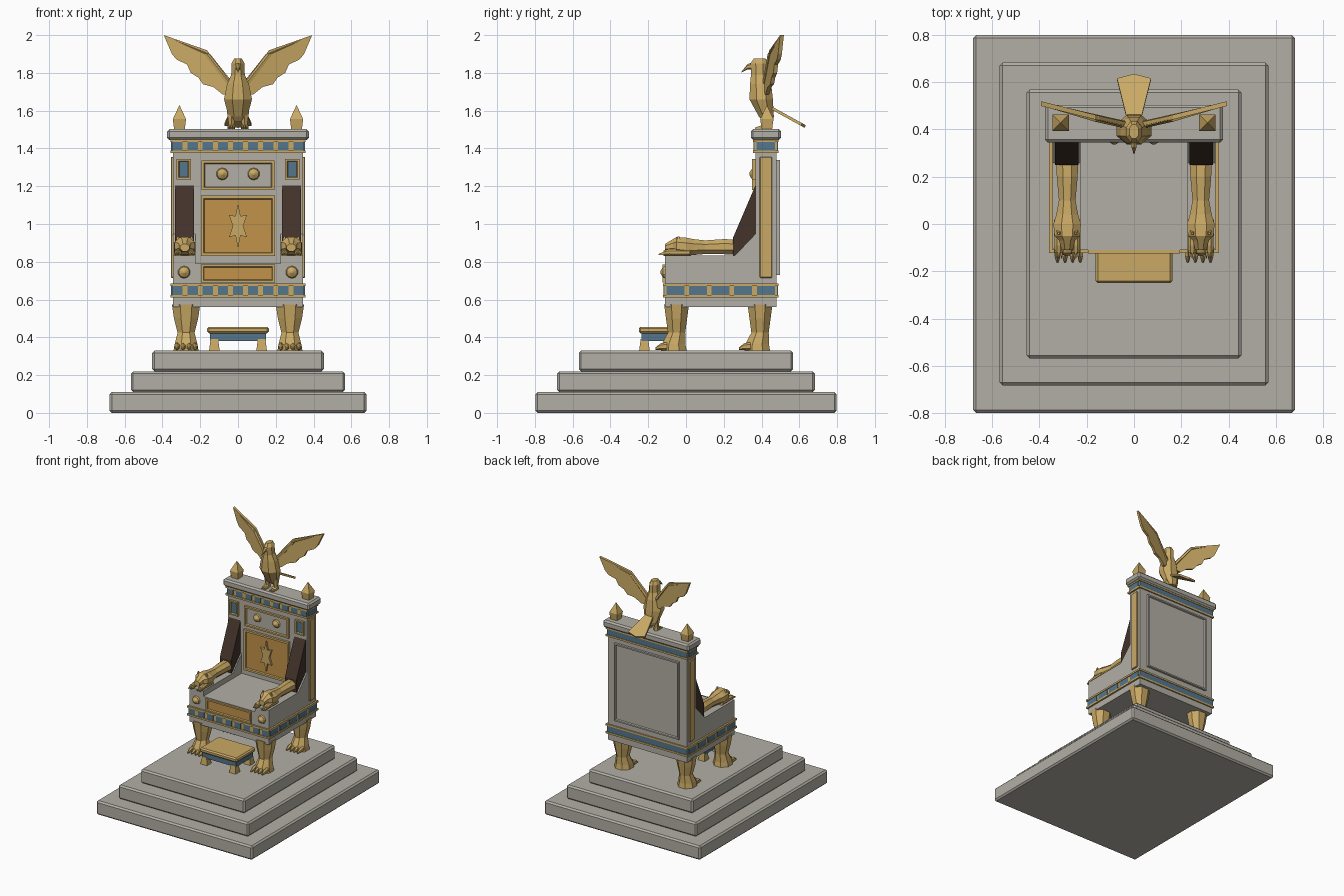
import bpy, bmesh
from math import sin, cos, pi
from mathutils import Vector

start = bpy.data.objects.get("Cube")
if start:
    bpy.data.objects.remove(start, do_unlink=True)


def material(name, r, g, b):
    m = bpy.data.materials.new(name)
    m.use_nodes = True
    m.diffuse_color = (r, g, b, 1)
    m.node_tree.nodes["Principled BSDF"].inputs["Base Color"].default_value = (r, g, b, 1)
    return m


STONE = material("grey stone", .45, .43, .38)
GOLD = material("gold", .59, .40, .13)
BLUE = material("slate blue", .09, .18, .27)
AMBER = material("amber panel", .54, .29, .07)
DARK = material("dark wood", .055, .033, .023)


def finish(name, bm, *mats):
    bmesh.ops.recalc_face_normals(bm, faces=bm.faces)
    mesh = bpy.data.meshes.new(name)
    bm.to_mesh(mesh)
    bm.free()
    for m in mats:
        mesh.materials.append(m)
    ob = bpy.data.objects.new(name, mesh)
    bpy.context.scene.collection.objects.link(ob)
    return ob


def cuboid(x, y, z):
    """Box in a bmesh from three (low, high) ranges."""
    bm = bmesh.new()
    bmesh.ops.create_cube(bm, size=1)
    for v in bm.verts:
        v.co = Vector([(a + b) / 2 + c * (b - a) for (a, b), c in zip((x, y, z), v.co)])
    return bm


def box(name, mat, x, y, z, bevel=0):
    ob = finish(name, cuboid(x, y, z), mat)
    if bevel:
        mod = ob.modifiers.new("chamfer", "BEVEL")
        mod.width = bevel
        mod.segments = 1
    return ob


def panel(name, x, y, z, border, frame, inner, back=False, depth=.01):
    """Framed panel whose middle is sunk into its front or back face."""
    bm = cuboid(x, y, z)
    side = 1 if back else -1
    bm.normal_update()
    face = max(bm.faces, key=lambda f: f.normal.y * side)
    bmesh.ops.inset_region(bm, faces=[face], thickness=border)
    bmesh.ops.inset_region(bm, faces=[face], thickness=.006, depth=-depth)
    face.material_index = 1
    return finish(name, bm, frame, inner)


def loft(name, mat, rings, sides=8, axis="z"):
    """Skin over rings (x, y, z, half width, half depth)."""
    bm = bmesh.new()
    loops = []
    grow = 1 / cos(pi / sides) if sides % 4 == 0 else 1
    for x, y, z, ra, rb in rings:
        loop = []
        for i in range(sides):
            t = 2 * pi * (i + .5) / sides
            a, b = ra * grow * cos(t), rb * grow * sin(t)
            offset = (a, b, 0) if axis == "z" else (a, 0, b)
            loop.append(bm.verts.new(Vector((x, y, z)) + Vector(offset)))
        loops.append(loop)
    for low, high in zip(loops, loops[1:]):
        for i in range(sides):
            j = (i + 1) % sides
            bm.faces.new((low[i], low[j], high[j], high[i]))
    bm.faces.new(loops[0])
    bm.faces.new(loops[-1])
    return finish(name, bm, mat)


def prism(name, mat, points, shift):
    """Flat outline of 3D points, thickened along the shift vector."""
    bm = bmesh.new()
    face = bm.faces.new([bm.verts.new(p) for p in points])
    made = bmesh.ops.extrude_face_region(bm, geom=[face])["geom"]
    bmesh.ops.translate(bm, vec=shift, verts=[g for g in made if isinstance(g, bmesh.types.BMVert)])
    bmesh.ops.triangulate(bm, faces=[f for f in bm.faces if len(f.verts) > 4])
    return finish(name, bm, mat)


def around(c, r):
    return (c - r, c + r)


def rosette(name, x, y, z):
    loft(name, GOLD, [(x, y, z, .033, .033), (x, y - .012, z, .028, .028),
                      (x, y - .026, z, .005, .005)], 10, "y")


def band(name, y, z, side_count):
    """Gold belt with rows of blue plates."""
    wide, (y0, y1), (z0, z1) = .35, y, z
    box(name + "_core", GOLD, (-wide, wide), y, z)
    for edge in (z0, z1 - .014):
        box(name + "_trim", GOLD, around(0, wide + .008), (y0 - .008, y1 + .008), (edge, edge + .014))
    tall = (z0 + .014, z1 - .014)
    for i in range(9):
        box(name + "_front_plate", BLUE, around((i - 4) * .08, .027), (y0 - .004, y0), tall)
    box(name + "_back_plate", BLUE, around(0, wide), (y1, y1 + .004), tall)
    pitch = (y1 - y0) / side_count
    for s in (-1, 1):
        for i in range(side_count):
            box(name + "_side_plate", BLUE, sorted((s * wide, s * (wide + .004))),
                around(y0 + (i + .5) * pitch, pitch / 2 - .012), tall)


# Stepped base
for i in range(3):
    box("base_step", STONE, around(0, .68 - i * .113), around(0, .797 - i * .115),
        (i * .11, i * .11 + .11), .012)

# Seat, backrest and cap
box("seat_body", STONE, around(0, .345), (-.11, .47), (.56, .69))
box("seat_block", STONE, around(0, .24), (-.11, .4), (.68, .79))
box("backrest", STONE, around(0, .345), (.367, .48), (.56, 1.39))
box("backrest_cap", STONE, around(0, .375), (.344, .503), (1.445, 1.502), .012)
band("seat_band", (-.115, .482), (.61, .685), 5)
band("top_band", (.362, .482), (1.375, 1.447), 1)

# Framed panels and ornaments
panel("seat_panel", around(0, .195), (-.125, -.1), (.69, .785), .016, GOLD, AMBER)
panel("main_panel", around(0, .197), (.35, .37), (.83, 1.15), .022, GOLD, AMBER)
panel("upper_panel", around(0, .192), (.35, .37), (1.18, 1.335), .018, GOLD, STONE)
panel("back_panel", around(0, .28), (.478, .497), (.73, 1.34), .016, STONE, STONE, True)
star = []
for i in range(12):
    r = 1 if i % 2 == 0 else .5
    star.append((.055 * r * sin(i * pi / 6), .361, .99 + .118 * r * cos(i * pi / 6)))
prism("star_ornament", GOLD, star, (0, -.016, 0))

for s in (-1, 1):
    rosette("upper_rosette", s * .083, .361, 1.265)
    rosette("seat_rosette", s * .285, -.11, .745)
    panel("small_panel", around(s * .287, .038), (.35, .37), (1.235, 1.345), .015, GOLD, BLUE)
    box("side_panel", GOLD, around(s * .345, .011), (.39, .456), (.715, 1.355), .004)

    # Arm block and dark wing behind it
    arm = [(-.11, .68), (.37, .68), (.37, .95), (.258, .832), (-.11, .832)]
    prism("arm_block", STONE, [(s * .225, y, z) for y, z in arm], (s * .12, 0, 0))
    wing = [(.25, .82), (.37, .82), (.37, 1.21), (.25, .93)]
    prism("arm_wing", DARK, [(s * .234, y, z) for y, z in wing], (s * .1, 0, 0))

    # Reclining beast on the arm
    x = s * .282
    loft("beast_body", GOLD, [(x, .252, .878, .046, .04), (x, .2, .88, .044, .04),
                              (x, .1, .877, .035, .036), (x, .04, .878, .046, .042),
                              (x, .0, .88, .058, .048), (x, -.05, .885, .054, .046),
                              (x, -.07, .885, .034, .034), (x, -.11, .875, .024, .02)], 8, "y")
    for side in (-1, 1):
        ear = x + side * .036
        loft("beast_ear", GOLD, [(ear, -.035, .905, .013, .01), (ear, -.04, .935, .004, .004)], 4)
        paw = x + side * .036
        loft("beast_paw", GOLD, [(paw, .02, .85, .02, .02), (paw, -.09, .85, .018, .018),
                                 (paw, -.12, .845, .02, .014)], 8, "y")
        for k in (-1, 0, 1):
            claw = paw + k * .012
            loft("beast_claw", GOLD, [(claw, -.11, .848, .006, .01), (claw, -.145, .838, .002, .003)], 4, "y")

    # Throne legs with clawed feet
    for y in (-.05, .392):
        x = s * .275
        loft("throne_leg", GOLD, [(x, y - .015, .33, .066, .068), (x, y - .015, .365, .06, .062),
                                  (x, y, .425, .045, .046), (x, y, .5, .064, .056),
                                  (x, y, .575, .075, .066)])
        for k in range(4):
            toe = x + (k - 1.5) * .032
            loft("leg_toe", GOLD, [(toe, y - .05, .352, .015, .022), (toe, y - .085, .35, .014, .018),
                                   (toe, y - .112, .34, .004, .006)], 6, "y")

    # Corner finials
    x, y = s * .31, .428
    loft("corner_finial", GOLD, [(x, y, 1.5, .028, .028), (x, y, 1.555, .035, .035),
                                 (x, y, 1.628, .001, .001)], 4)

# Footstool
box("footstool_top", GOLD, around(0, .163), (-.25, -.01), (.42, .456), .01)
box("footstool_rail", BLUE, around(0, .148), (-.236, -.024), (.38, .422))
for s in (-1, 1):
    for y in (-.22, -.04):
        loft("footstool_foot", GOLD, [(s * .125, y, .33, .028, .028), (s * .125, y, .39, .02, .02)], 4)

# Bird of prey on the cap
loft("bird_body", GOLD, [(0, .435, 1.54, .032, .025), (0, .425, 1.57, .05, .04),
                         (0, .398, 1.66, .074, .062), (0, .395, 1.74, .058, .056),
                         (0, .39, 1.79, .036, .046), (0, .388, 1.85, .034, .046),
                         (0, .39, 1.877, .02, .03)], 8)
loft("bird_beak", GOLD, [(0, .36, 1.838, .018, .02), (0, .325, 1.832, .012, .014),
                         (0, .295, 1.805, .002, .003)], 6, "y")
tail = [(-.028, .44), (-.072, .615), (0, .634), (.072, .615), (.028, .44)]
prism("bird_tail", GOLD, [(x, y, 1.63 - (y - .44) * .55) for x, y in tail], (0, -.006, -.014))
feathers = [(.03, 1.75), (.165, 1.92), (.393, 2), (.35, 1.9), (.325, 1.87), (.27, 1.845),
            (.25, 1.8), (.21, 1.775), (.185, 1.74), (.13, 1.725), (.08, 1.685), (.03, 1.69)]
for s in (-1, 1):
    prism("bird_wing", GOLD, [(s * x, .42 + x * .25, z) for x, z in feathers], (0, -.02, 0))
    # Raised leading edge of the wing
    loft("bird_wing_bone", GOLD, [(s * .04, .42, 1.74, .022, .016), (s * .165, .448, 1.9, .02, .016),
                                  (s * .385, .506, 1.995, .004, .008)], 6)
    x = s * .035
    loft("bird_leg", GOLD, [(x, .42, 1.5, .02, .02), (x, .42, 1.53, .017, .018),
                            (x, .42, 1.6, .028, .03)], 6)
    for k in (-1, 0, 1):
        toe = x + k * .013
        loft("bird_toe", GOLD, [(toe, .41, 1.513, .007, .012), (toe, .365, 1.506, .003, .004)], 4, "y")
